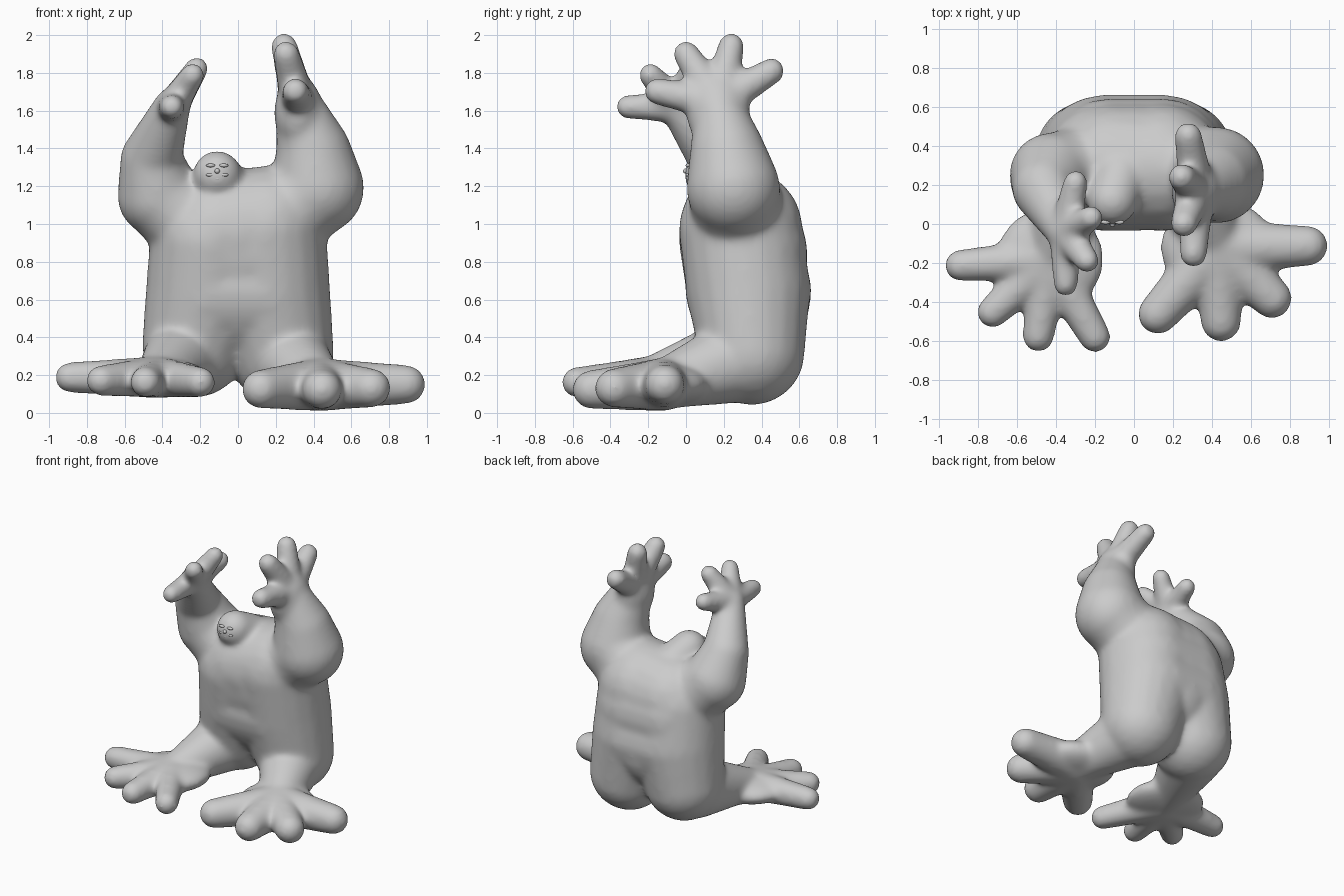
import bpy, bmesh
from math import radians, sin, cos
from mathutils import Vector, Matrix

default_cube = bpy.data.objects.get("Cube")
if default_cube:
    bpy.data.objects.remove(default_cube)

clay = bpy.data.materials.new("clay grey")
clay.use_nodes = True
clay.diffuse_color = (0.6, 0.6, 0.6, 1)
clay.node_tree.nodes["Principled BSDF"].inputs["Base Color"].default_value = clay.diffuse_color


def blob(mesh, centre, radii):
    """Ellipsoid with the given half sizes."""
    matrix = Matrix.Translation(centre) @ Matrix.Diagonal(radii).to_4x4()
    bmesh.ops.create_icosphere(mesh, subdivisions=3, radius=1, matrix=matrix)


def limb(mesh, start, start_radius, end, end_radius):
    """Tapered round limb made of closely spaced balls."""
    spacing = min(start_radius, end_radius) / 5
    count = int((end - start).length / spacing) + 2
    for step in range(count + 1):
        blend = step / count
        radius = start_radius + (end_radius - start_radius) * blend
        blob(mesh, start.lerp(end, blend), Vector((radius, radius, radius)))


def digits_fan(mesh, centre, across, along, first, last, reach, outer_reach, thickness):
    """Four evenly spread fingers or toes, thicker and webbed at the root."""
    for index in range(4):
        angle = radians(first + (last - first) * index / 3)
        length = outer_reach if index in (0, 3) else reach
        tip = centre + (across * cos(angle) + along * sin(angle)) * length
        limb(mesh, centre, thickness * 1.35, tip, thickness)


def finish(mesh, name):
    data = bpy.data.meshes.new(name)
    mesh.to_mesh(data)
    mesh.free()
    data.materials.append(clay)
    data.shade_smooth()
    part = bpy.data.objects.new(name, data)
    bpy.context.scene.collection.objects.link(part)
    return part


skin = bmesh.new()

# Torso: a broad column on each side, the left one slightly bigger
shoulders = {}
for side in (-1, 1):
    buttock = Vector((side * 0.23, 0.35, 0.34 - side * 0.02))
    waist = Vector((side * 0.16, 0.33, 0.65))
    chest = Vector((side * 0.14, 0.29, 0.94 + side * 0.03))
    shoulder = Vector((side * 0.42, 0.25, 1.17 + side * 0.02))
    limb(skin, buttock, 0.28, waist, 0.33)
    limb(skin, waist, 0.33, chest, 0.33)
    limb(skin, chest, 0.25, shoulder, 0.23 + side * 0.015)
    shoulders[side] = shoulder

# Belly and back filled between the columns, above the cleft
limb(skin, Vector((0, 0.34, 0.6)), 0.32, Vector((0, 0.29, 0.95)), 0.33)
limb(skin, Vector((-0.14, 0.33, 0.65)), 0.335, Vector((0.14, 0.33, 0.65)), 0.335)
limb(skin, Vector((-0.12, 0.31, 0.85)), 0.335, Vector((0.14, 0.31, 0.85)), 0.335)
limb(skin, Vector((-0.1, 0.29, 0.95)), 0.33, Vector((0.16, 0.28, 1)), 0.31)

# Head sunk into the chest
head = Vector((-0.11, 0.12, 1.26))
limb(skin, head, 0.13, head + Vector((0.04, 0.12, -0.07)), 0.14)

# Arms: upper arm, then forearm tapering into a flattened palm
left_elbow, left_palm = Vector((0.4, 0.22, 1.38)), Vector((0.32, 0.17, 1.64))
right_elbow, right_palm = Vector((-0.46, 0.18, 1.34)), Vector((-0.35, -0.04, 1.62))
limb(skin, shoulders[1], 0.25, left_elbow, 0.2)
limb(skin, left_elbow, 0.2, left_palm, 0.12)
blob(skin, left_palm - Vector((0, 0, 0.05)), Vector((0.13, 0.17, 0.2)))
limb(skin, shoulders[-1], 0.22, right_elbow, 0.165)
limb(skin, right_elbow, 0.165, right_palm, 0.1)

# Fingers spread from front to back, leaning inward
back = Vector((0, 1, 0))
digits_fan(skin, left_palm, back, Vector((-0.25, 0, 1)),
           first=31, last=169, reach=0.31, outer_reach=0.33, thickness=0.072)
digits_fan(skin, right_palm, back, Vector((0.55, 0, 0.85)),
           first=20, last=180, reach=0.25, outer_reach=0.27, thickness=0.065)

# Legs run forward into flattened feet
left_sole, right_sole = Vector((0.43, -0.12, 0.15)), Vector((-0.43, -0.18, 0.19))
limb(skin, Vector((0.27, 0.25, 0.27)), 0.22, left_sole, 0.13)
limb(skin, Vector((-0.28, 0.28, 0.3)), 0.22, right_sole, 0.11)
blob(skin, left_sole, Vector((0.3, 0.25, 0.12)))
blob(skin, right_sole, Vector((0.28, 0.27, 0.1)))

# Toes spread almost flat around each sole, dipping at the front
left, forward_dip = Vector((1, 0, 0)), Vector((0, 1, 0.07))
digits_fan(skin, left_sole, left, forward_dip,
           first=228, last=361, reach=0.38, outer_reach=0.46, thickness=0.105)
digits_fan(skin, right_sole, left, forward_dip,
           first=184, last=300, reach=0.4, outer_reach=0.46, thickness=0.083)

# Fuse every lobe into one soft skin
body = finish(skin, "body")
fuse = body.modifiers.new("fuse", "REMESH")
fuse.mode = "VOXEL"
fuse.voxel_size = 0.015
fuse.use_smooth_shade = True
soften = body.modifiers.new("soften", "SMOOTH")
soften.factor = 0.5
soften.iterations = 30

# Tiny face: nose and lip, with a brow and cheek on each side
features = bmesh.new()
nose = head + Vector((0, -0.12, 0.02))
blob(features, nose, Vector((0.014, 0.016, 0.014)))
blob(features, nose + Vector((0, 0.01, -0.04)), Vector((0.024, 0.012, 0.01)))
for side in (-1, 1):
    for height in (-0.02, 0.03):
        offset = Vector((side * 0.035, 0.01, height))
        blob(features, nose + offset, Vector((0.024, 0.012, 0.01)))
finish(features, "face")
